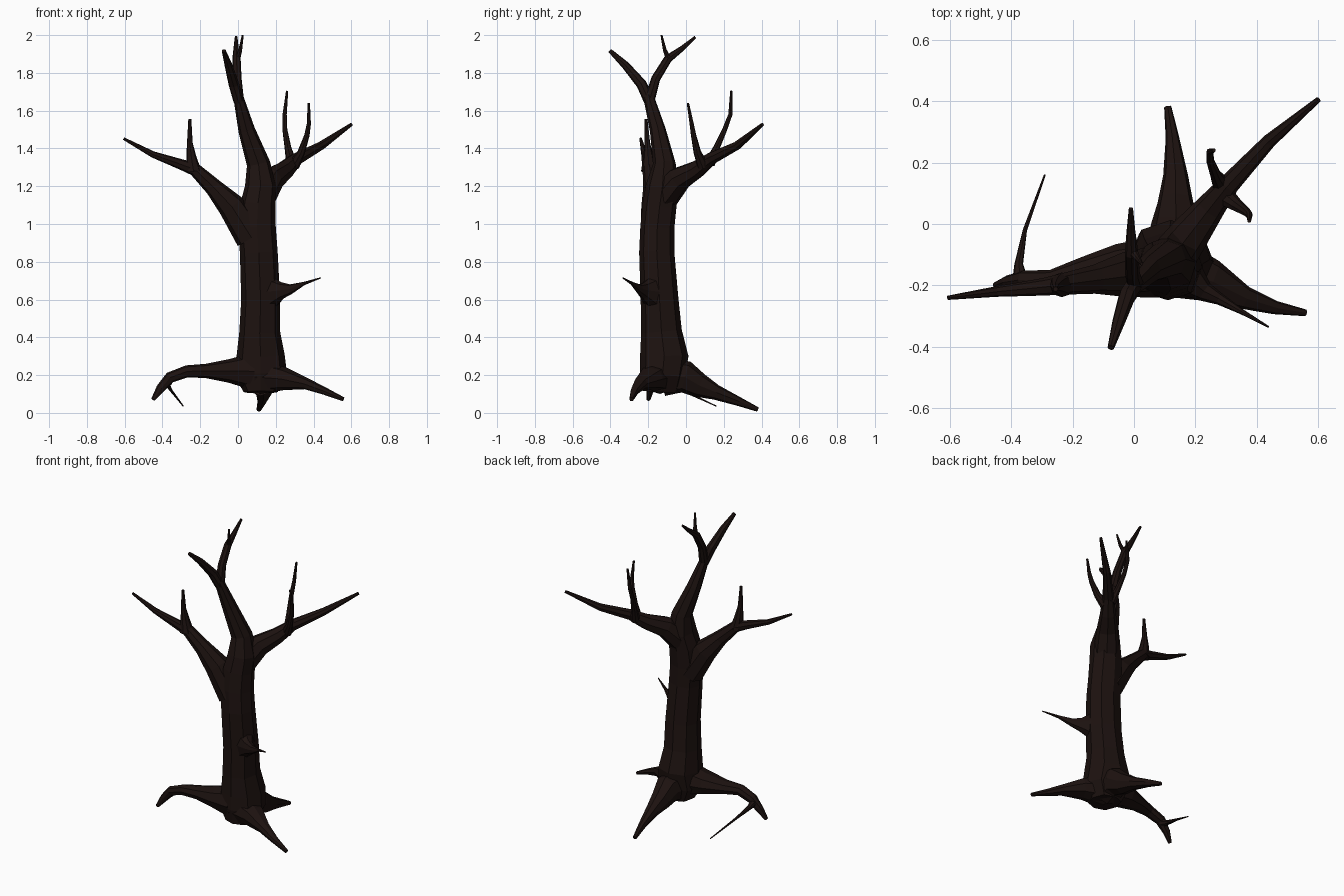
import bpy, bmesh
from mathutils import Vector

bark = bpy.data.materials.new("dark_bark")
bark.diffuse_color = (0.012, 0.006, 0.005, 1)

# Octagon cross-section shared by every limb
OCT = [(1, 0), (.75, .75), (0, 1), (-.75, .75), (-1, 0), (-.75, -.75), (0, -1), (.75, -.75)]
X, Y, Z = Vector((1, 0, 0)), Vector((0, 1, 0)), Vector((0, 0, 1))


def limb(name, ref, pts):
    """Tapered faceted tube; each point is x, y, z, radius across[, radius other way]."""
    co = [Vector(p[:3]) for p in pts]
    bm = bmesh.new()
    rings = []
    for i, p in enumerate(pts):
        prev, nxt = co[max(i - 1, 0)], co[min(i + 1, len(co) - 1)]
        if 0 < i < len(co) - 1:
            t = (co[i] - prev).normalized() + (nxt - co[i]).normalized()
        else:
            t = nxt - prev
        t.normalize()
        side = ref.cross(t).normalized()
        up = t.cross(side)
        ra, rb = p[3], p[-1]
        rings.append([bm.verts.new(co[i] + side * a * ra + up * b * rb) for a, b in OCT])
    for r0, r1 in zip(rings, rings[1:]):
        for k in range(8):
            j = (k + 1) % 8
            bm.faces.new((r0[k], r0[j], r1[j], r1[k]))
    bm.faces.new(rings[0][::-1])
    bm.faces.new(rings[-1])
    bmesh.ops.recalc_face_normals(bm, faces=bm.faces)
    me = bpy.data.meshes.new(name)
    bm.to_mesh(me)
    bm.free()
    me.materials.append(bark)
    ob = bpy.data.objects.new(name, me)
    bpy.context.collection.objects.link(ob)
    return ob


# Trunk, running on into the central bough
limb("trunk", Y, [
    (.12, -.13, .11, .09, .10), (.12, -.125, .20, .14, .12), (.12, -.115, .30, .128, .128),
    (.115, -.13, .43, .108, .108), (.12, -.14, .60, .103, .10), (.11, -.155, .85, .10, .093),
    (.10, -.152, .98, .10, .09), (.105, -.14, 1.10, .093, .09), (.12, -.125, 1.20, .083, .088),
    (.108, -.115, 1.32, .062, .06), (.045, -.15, 1.50, .044, .042), (0, -.20, 1.68, .026, .028)])

# Fork of the central bough
limb("top_fork_front", X, [
    (.004, -.195, 1.65, .028), (-.022, -.235, 1.74, .028), (-.05, -.32, 1.84, .021), (-.075, -.402, 1.917, .011)])
limb("top_fork_back", X, [
    (.004, -.195, 1.65, .028), (-.005, -.16, 1.77, .024), (-.008, -.095, 1.875, .022),
    (-.01, -.02, 1.93, .014), (-.01, .05, 1.99, .007)])
limb("top_twig", Y, [(-.005, -.09, 1.87, .016), (.012, -.112, 1.92, .010), (.025, -.13, 2.0, .005)])

# Left bough and its upright twig
limb("left_branch", Y, [
    (.07, -.155, .93, .085), (-.035, -.165, 1.095, .072), (-.13, -.18, 1.195, .047), (-.23, -.195, 1.29, .035),
    (-.30, -.205, 1.315, .028), (-.45, -.22, 1.368, .017), (-.605, -.24, 1.452, .007)])
limb("left_twig", Y, [
    (-.235, -.198, 1.28, .040), (-.248, -.20, 1.36, .026), (-.255, -.205, 1.43, .015), (-.255, -.212, 1.555, .008)])

# Right bough and its two upright twigs
limb("right_branch", Z, [
    (.125, -.11, 1.15, .075), (.18, -.035, 1.24, .065), (.25, .055, 1.288, .048), (.31, .13, 1.345, .034),
    (.44, .27, 1.415, .023), (.60, .405, 1.527, .009)])
limb("right_twig_back", Y, [
    (.285, .125, 1.32, .030), (.265, .16, 1.40, .018), (.248, .205, 1.50, .013),
    (.247, .235, 1.58, .011), (.26, .24, 1.705, .006)])
limb("right_twig_front", Y, [
    (.295, .09, 1.31, .032), (.335, .06, 1.38, .020), (.365, .04, 1.47, .014),
    (.375, .03, 1.53, .011), (.375, .01, 1.64, .006)])

# Broken spike on the trunk
limb("trunk_spike", Z, [
    (.18, -.18, .64, .06, .09), (.232, -.222, .648, .032, .045), (.28, -.245, .655, .019, .026),
    (.35, -.285, .685, .009), (.438, -.335, .715, .003)])

# Roots
limb("left_root", Z, [
    (.08, -.14, .22, .10, .10), (-.05, -.15, .222, .085, .062), (-.17, -.165, .222, .055, .038),
    (-.27, -.185, .22, .036, .032), (-.36, -.182, .187, .03, .03), (-.41, -.187, .13, .02, .024),
    (-.45, -.20, .07, .011)])
limb("left_rootlet", Z, [
    (-.37, -.18, .17, .026), (-.375, -.13, .155, .014), (-.355, -.02, .12, .007), (-.29, .16, .036, .003)])
limb("right_root", Z, [
    (.12, -.14, .19, .10, .09), (.25, -.185, .18, .07, .06), (.36, -.24, .155, .038, .031),
    (.46, -.272, .115, .022, .02), (.558, -.289, .072, .011)])
limb("back_root", Z, [
    (.12, -.11, .19, .09, .10), (.135, 0, .19, .078, .085), (.135, .07, .145, .058, .065),
    (.135, .16, .108, .04, .04), (.125, .28, .06, .022, .024), (.11, .38, .018, .012)])
